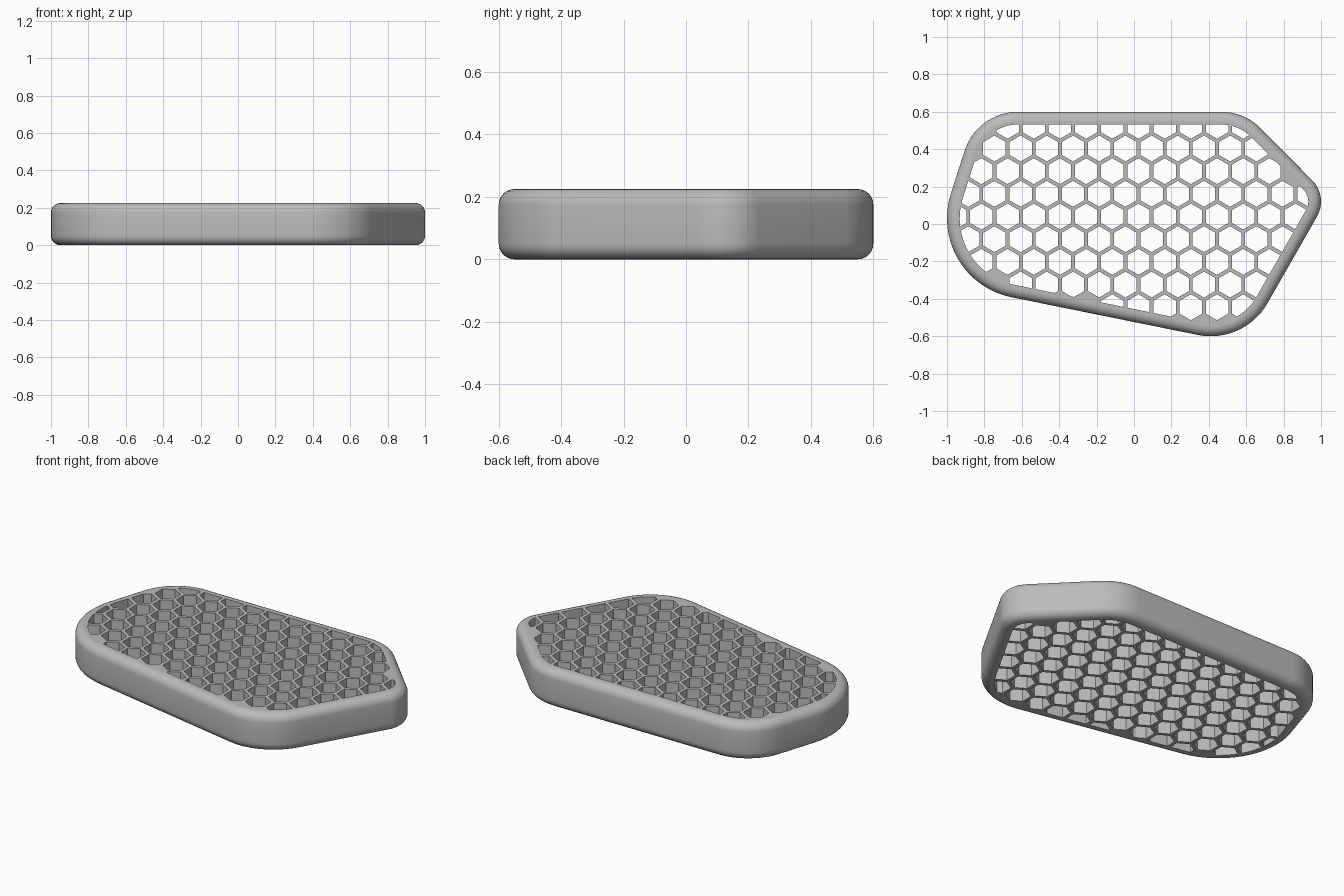
import bpy, bmesh, math
from mathutils import Vector

HEIGHT, FILLET, RIM = 0.225, 0.05, 0.068
PITCH, WEB = 0.14, 0.02
ARC_STEPS = 16

# Corner discs (x, y, radius), counter-clockwise; the outline wraps around them
CORNERS = [(-0.57, 0.03, 0.43), (0.41, -0.25, 0.35), (0.84, 0.12, 0.16),
           (0.465, 0.3, 0.3), (-0.62, 0.3, 0.3)]

cube = bpy.data.objects.get("Cube")
if cube:
    bpy.data.objects.remove(cube, do_unlink=True)


def tangent_angle(a, b):
    """Direction of the outward normal of the line touching two discs."""
    dx, dy = b[0] - a[0], b[1] - a[1]
    return math.atan2(dy, dx) - math.acos((a[2] - b[2]) / math.hypot(dx, dy))


def outline(inset):
    """Rounded five-sided outline, moved inwards by inset."""
    points = []
    count = len(CORNERS)
    for i, (x, y, r) in enumerate(CORNERS):
        start = tangent_angle(CORNERS[i - 1], CORNERS[i])
        end = tangent_angle(CORNERS[i], CORNERS[(i + 1) % count])
        sweep = (end - start) % math.tau
        for k in range(ARC_STEPS + 1):
            t = start + sweep * k / ARC_STEPS
            points.append(Vector((x + (r - inset) * math.cos(t),
                                  y + (r - inset) * math.sin(t))))
    return points


def loft(bm, rings):
    """Join (points, z) rings into a closed solid with smooth sides, flat caps."""
    loops = [[bm.verts.new((p.x, p.y, z)) for p in pts] for pts, z in rings]
    for low, high in zip(loops, loops[1:]):
        for i in range(len(low)):
            j = (i + 1) % len(low)
            face = bm.faces.new((low[i], low[j], high[j], high[i]))
            face.smooth = len(rings) > 2
    bm.faces.new(loops[0][::-1])
    bm.faces.new(loops[-1])


def make_object(name, bm):
    mesh = bpy.data.meshes.new(name)
    bm.to_mesh(mesh)
    bm.free()
    obj = bpy.data.objects.new(name, mesh)
    bpy.context.collection.objects.link(obj)
    return obj


def edge_planes(points):
    """(point, outward normal) for each side of a convex polygon."""
    for a, b in zip(points, points[1:] + points[:1]):
        d = (b - a).normalized()
        yield a, Vector((d.y, -d.x))


def clip(poly, planes):
    """Trim a convex polygon to the inside of all planes."""
    for origin, normal in planes:
        kept = []
        for a, b in zip(poly, poly[1:] + poly[:1]):
            da, db = (a - origin).dot(normal), (b - origin).dot(normal)
            if da <= 0:
                kept.append(a)
            if da * db < 0:
                kept.append(a.lerp(b, da / (da - db)))
        poly = kept
    # Drop points that nearly coincide
    return [p for i, p in enumerate(poly) if (p - poly[i - 1]).length > 1e-4]


# Plate body with rounded upper and lower rims
rings = []
for k in range(7):
    t = math.pi / 2 * k / 6
    rings.append((outline(FILLET * (1 - math.sin(t))), FILLET * (1 - math.cos(t))))
rings += [(pts, HEIGHT - z) for pts, z in reversed(rings)]
bm = bmesh.new()
loft(bm, rings)
plate = make_object("honeycomb_plate", bm)

# Hexagonal holes, trimmed by the rim; cells mostly under the rim stay solid
planes = list(edge_planes(outline(RIM)))
radius = (PITCH - WEB) / math.sqrt(3)
bm = bmesh.new()
for row in range(-6, 6):
    for col in range(-8, 9):
        centre = Vector((0.024 + PITCH * (col + (row % 2) / 2),
                         0.04 + PITCH * math.sqrt(3) / 2 * row))
        if max((centre - o).dot(n) for o, n in planes) > 0.028:
            continue
        cell = [centre + radius * Vector((math.cos(a), math.sin(a)))
                for a in (math.radians(30 + 60 * i) for i in range(6))]
        cell = clip(cell, planes)
        if len(cell) > 2:
            loft(bm, [(cell, -0.1), (cell, HEIGHT + 0.1)])
cutter = make_object("hole_cutter", bm)
cutter.hide_render = True

# Cut the holes through the plate
cut = plate.modifiers.new("holes", "BOOLEAN")
cut.operation = "DIFFERENCE"
cut.solver = "EXACT"
cut.object = cutter
bpy.context.view_layer.objects.active = plate
plate.select_set(True)
bpy.ops.object.modifier_apply(modifier=cut.name)
bpy.data.objects.remove(cutter, do_unlink=True)

# Single grey material
grey = bpy.data.materials.new("plain grey")
grey.use_nodes = True
colour = (0.5, 0.5, 0.5, 1)
grey.diffuse_color = colour
grey.node_tree.nodes["Principled BSDF"].inputs["Base Color"].default_value = colour
plate.data.materials.clear()
plate.data.materials.append(grey)
